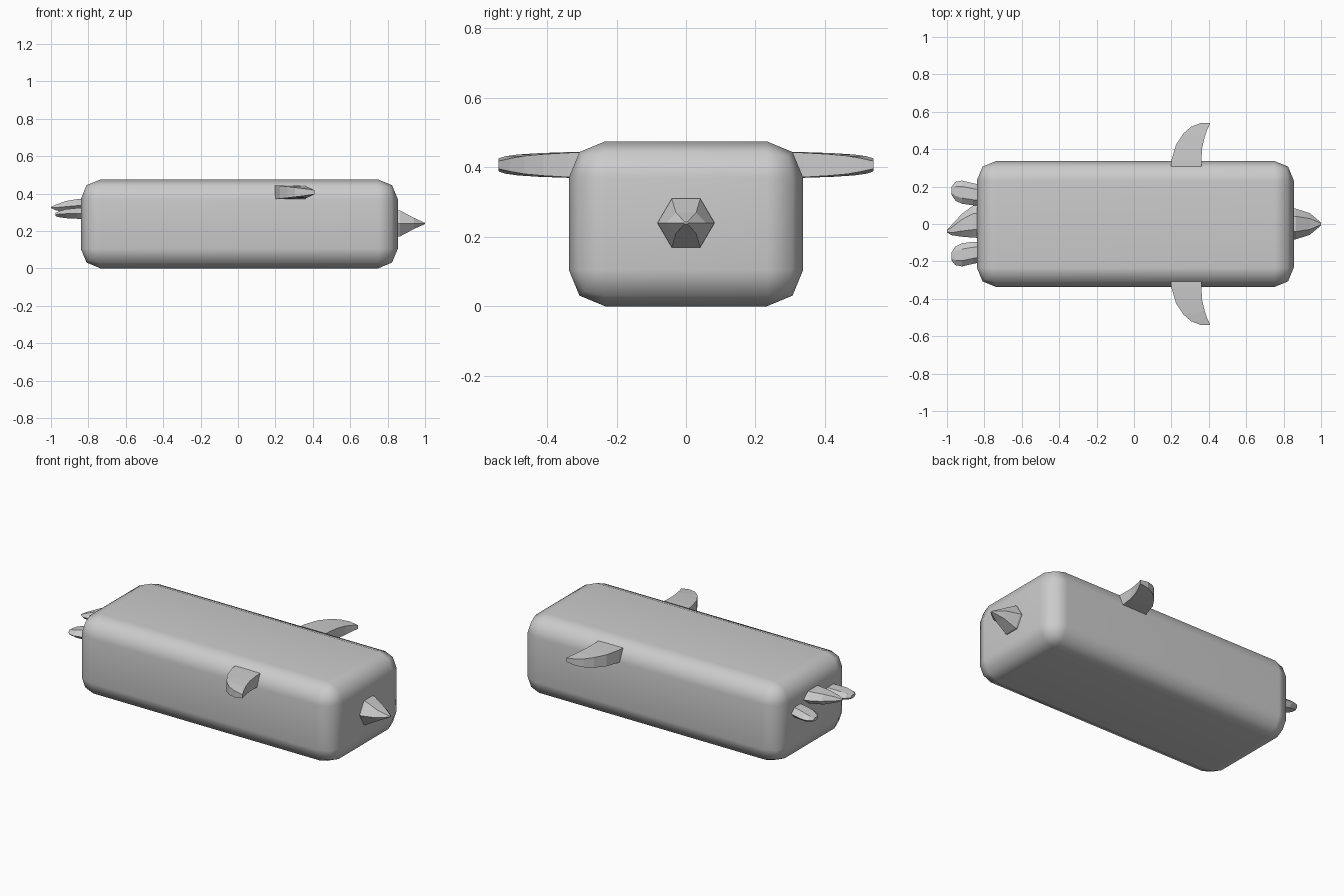
import bpy, bmesh
from math import cos, sin, pi

if "Cube" in bpy.data.objects:
    bpy.data.objects.remove(bpy.data.objects["Cube"])


def loft(name, rings):
    """Skin equal-length rings of points and cap both ends."""
    bm = bmesh.new()
    loops = [[bm.verts.new(p) for p in r] for r in rings]
    n = len(loops[0])
    for a, b in zip(loops, loops[1:]):
        for i in range(n):
            j = (i + 1) % n
            bm.faces.new((a[i], a[j], b[j], b[i]))
    bm.faces.new(loops[0][::-1])
    bm.faces.new(loops[-1])
    bmesh.ops.recalc_face_normals(bm, faces=bm.faces)
    me = bpy.data.meshes.new(name)
    bm.to_mesh(me)
    bm.free()
    ob = bpy.data.objects.new(name, me)
    bpy.context.collection.objects.link(ob)
    return ob


# Body: long box with rounded edges, smooth shaded
bpy.ops.mesh.primitive_cube_add(size=1, location=(0.007, 0, 0.2375))
body = bpy.context.object
body.name = "body"
body.scale = (1.695, 0.675, 0.475)
bpy.ops.object.transform_apply(location=False, rotation=False, scale=True)
bev = body.modifiers.new("rounded_edges", 'BEVEL')
bev.width = 0.105
bev.segments = 2
bpy.ops.object.shade_smooth()
body.modifiers.new("flat_sides", 'WEIGHTED_NORMAL')

# Beak: flattened hexagonal cone
loft("beak", [[(x, ry * cos(i * pi / 3), 0.24 + rz * sin(i * pi / 3) / sin(pi / 3))
               for i in range(6)]
              for x, ry, rz in [(0.80, 0.085, 0.07), (0.865, 0.082, 0.07),
                                (0.94, 0.058, 0.03), (1.0, 0.008, 0.003)]])

# Wings: swept fins (leading x, y, half thickness, trailing x, y, half thickness)
sections = [(0.195, 0.28, 0.037, 0.36, 0.28, 0.037),
            (0.20, 0.34, 0.037, 0.36, 0.34, 0.035),
            (0.225, 0.425, 0.034, 0.365, 0.41, 0.031),
            (0.265, 0.485, 0.030, 0.378, 0.465, 0.026),
            (0.305, 0.52, 0.025, 0.392, 0.505, 0.019),
            (0.355, 0.539, 0.019, 0.408, 0.54, 0.011)]
for side, label in ((1, "left"), (-1, "right")):
    loft(label + "_wing", [[(lx, side * ly, 0.407 - lt), (tx, side * ty, 0.407 - tt),
                            (tx, side * ty, 0.407 + tt), (lx, side * ly, 0.407 + lt)]
                           for lx, ly, lt, tx, ty, tt in sections])


# Tail feathers: (x, y low, y high, z low, z high), with a ridge along each side
def feather(name, rows, dy=0, flip=1):
    rings = []
    for x, y0, y1, z0, z1 in rows:
        zm, q = (z0 + z1) / 2, (y1 - y0) * 0.25
        pts = [(y0, zm), (y0 + q, z0), (y1 - q, z0),
               (y1, zm), (y1 - q, z1), (y0 + q, z1)]
        rings.append([(x, flip * y + dy, z) for y, z in pts])
    loft(name, rings)


feather("centre_tail_feather", [(-0.80, -0.075, 0.10, 0.30, 0.372),
                                (-0.86, -0.073, 0.098, 0.30, 0.370),
                                (-0.92, -0.068, 0.055, 0.30, 0.360),
                                (-0.975, -0.06, -0.005, 0.31, 0.34),
                                (-1.0, -0.045, -0.03, 0.322, 0.328)])
side_rows = [(-0.80, 0.10, 0.205, 0.265, 0.325),
             (-0.86, 0.10, 0.218, 0.265, 0.322),
             (-0.92, 0.108, 0.232, 0.268, 0.316),
             (-0.955, 0.125, 0.225, 0.273, 0.306),
             (-0.975, 0.155, 0.20, 0.279, 0.297)]
feather("left_tail_feather", side_rows)
feather("right_tail_feather", side_rows, 0.005, -1)
